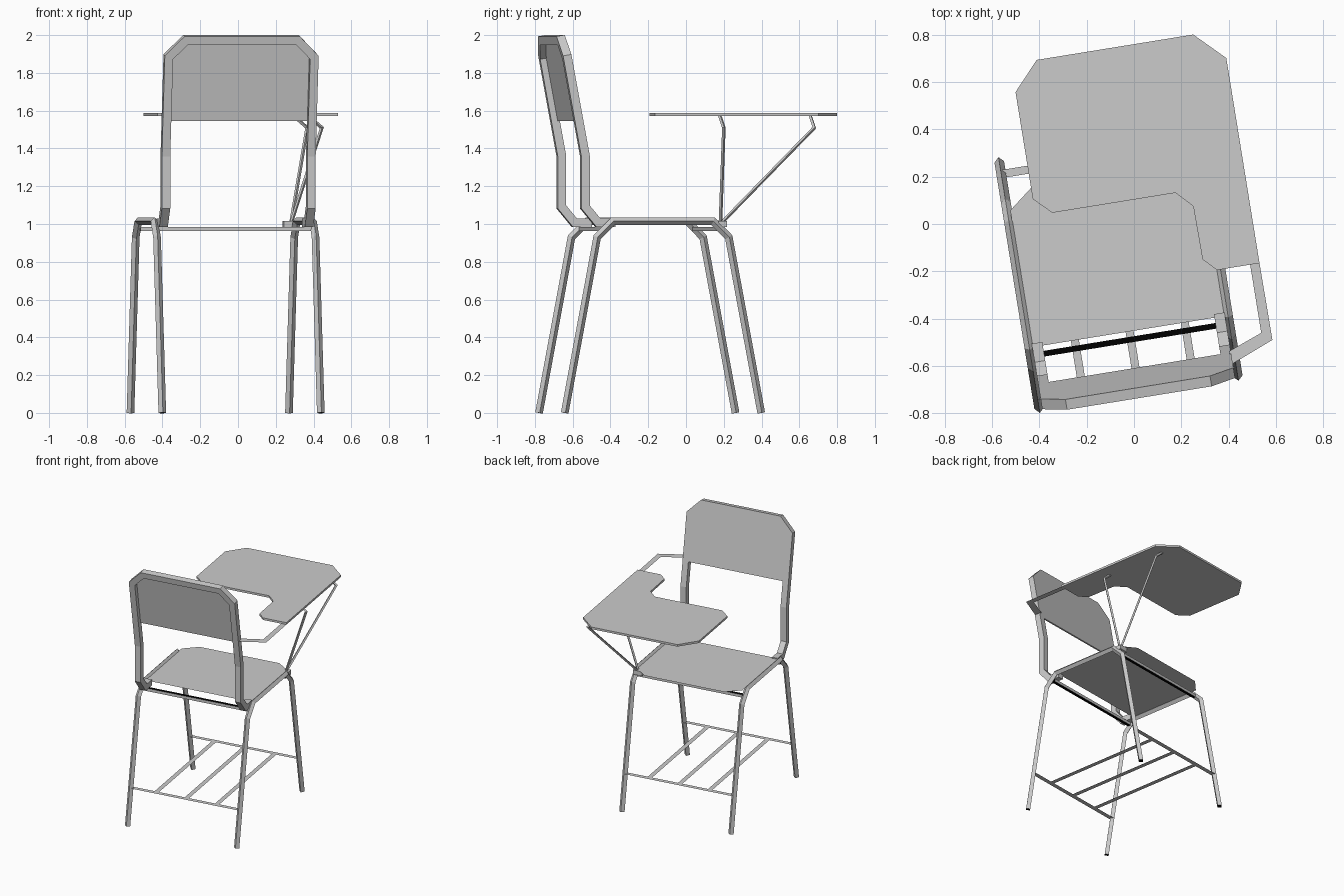
import bpy, bmesh, math
from mathutils import Vector, Matrix

if "Cube" in bpy.data.objects:
    bpy.data.objects.remove(bpy.data.objects["Cube"])

# The chair is laid out along its own centre line, then turned on the floor
PLACE = Matrix.Rotation(math.radians(9.2), 4, "Z") @ Matrix.Translation((-0.095, 0, 0))


def make_material(name, value):
    m = bpy.data.materials.new(name)
    m.use_nodes = True
    colour = (value, value, value, 1)
    m.diffuse_color = colour
    m.node_tree.nodes["Principled BSDF"].inputs["Base Color"].default_value = colour
    return m


GREY = make_material("plain grey", 0.6)
BLACK = make_material("black", 0.0)


def finish(name, bm):
    bmesh.ops.recalc_face_normals(bm, faces=bm.faces)
    bm.transform(PLACE)
    mesh = bpy.data.meshes.new(name)
    bm.to_mesh(mesh)
    bm.free()
    mesh.materials.append(GREY)
    mesh.materials.append(BLACK)
    ob = bpy.data.objects.new(name, mesh)
    bpy.context.collection.objects.link(ob)


def tube(name, path, radius, turn=0.0, cap_material=0):
    """Four-sided tube with mitred joints along a path."""
    pts = [Vector(p) for p in path]
    dirs = [(b - a).normalized() for a, b in zip(pts, pts[1:])]
    side = Vector((1, 0, 0))
    side = (side - dirs[0] * side.dot(dirs[0])).normalized()
    other = dirs[0].cross(side)
    ring = [pts[0] + radius * (side * math.cos(a) + other * math.sin(a))
            for a in (turn + k * math.pi / 2 for k in range(4))]
    bm = bmesh.new()
    rings = [[bm.verts.new(p) for p in ring]]
    for i, d in enumerate(dirs):
        n = d + dirs[i + 1] if i + 1 < len(dirs) else d
        ring = [p + d * ((pts[i + 1] - p).dot(n) / d.dot(n)) for p in ring]
        rings.append([bm.verts.new(p) for p in ring])
    for a, b in zip(rings, rings[1:]):
        for k in range(4):
            j = (k + 1) % 4
            bm.faces.new((a[k], a[j], b[j], b[k]))
    for end in (rings[0], rings[-1]):
        bm.faces.new(end).material_index = cap_material
    finish(name, bm)


def plate(name, outline, offset=None):
    """Flat polygon, given thickness when an offset is passed."""
    bm = bmesh.new()
    face = bm.faces.new([bm.verts.new(p) for p in outline])
    if offset:
        grown = bmesh.ops.extrude_face_region(bm, geom=[face], use_keep_orig=True)
        verts = [g for g in grown["geom"] if isinstance(g, bmesh.types.BMVert)]
        bmesh.ops.translate(bm, verts=verts, vec=offset)
    finish(name, bm)


def block(name, centre, size, black_rule=lambda normal: False):
    bm = bmesh.new()
    bmesh.ops.create_cube(bm, size=1)
    bmesh.ops.scale(bm, vec=size, verts=bm.verts)
    bmesh.ops.translate(bm, vec=centre, verts=bm.verts)
    bm.normal_update()
    for f in bm.faces:
        f.material_index = int(black_rule(f.normal))
    finish(name, bm)


def flat(points, z):
    return [(x, y, z) for x, y in points]


def mirrored(half):
    """Right half of an outline followed by its mirror image."""
    return half + [(-p[0],) + tuple(p[1:]) for p in reversed(half)]


# Side frames: back leg, seat rail and front leg in one bent tube
MID = -0.177
half_leg = [(0.527, 0.0), (0.353, 0.93), (0.268, 1.015)]
for name, x in (("right_leg_frame", -0.425), ("left_leg_frame", 0.425)):
    path = [(x, MID - d, z) for d, z in half_leg]
    path += [(x, MID + d, z) for d, z in reversed(half_leg)]
    tube(name, path, 0.0205, cap_material=1)


# Backrest frame: posts bending out of the seat, sloped back, chamfered top
SLOPE, HALF = 0.184, 0.0225


def lean(z):
    return -0.59 - SLOPE * (z - 1.36)


half_back = [(-0.39, -0.43, 1.006), (-0.39, -0.52, 1.006), (-0.39, -0.59, 1.09),
             (-0.39, -0.59, 1.36), (-0.39, lean(1.885), 1.885), (-0.30, lean(1.975), 1.975)]
tube("backrest_frame", mirrored(half_back), HALF * math.sqrt(2), math.pi / 4)

# Backrest panel, flush with the front of the frame
front = HALF * math.sqrt(1 + SLOPE ** 2)
panel = [(0.372, 1.545), (0.372, 1.88), (0.295, 1.957)]
plate("backrest_panel", mirrored([(x, lean(z) + front, z) for x, z in panel]),
      (0, -0.012, 0))

# Thin seat sheet resting between the rails, front corners chamfered
plate("seat", flat(mirrored([(0.412, -0.445), (0.412, 0.14), (0.31, 0.22)]), 1.02))

# Seat cross bars: grey along front and back, black elsewhere
for name, y in (("rear_seat_bar", -0.48), ("front_seat_bar", 0.128)):
    block(name, (0, y, 0.974), (0.82, 0.024, 0.022), lambda n: abs(n.y) < 0.5)

# Bracket that carries the writing board braces
block("brace_bracket", (0.395, 0.142, 1.0), (0.07, 0.045, 0.034))

# Book rack of flat strips between the legs
RACK, W = 0.275, 0.017


def strip(name, x0, x1, y0, y1):
    plate(name, flat([(x0, y0), (x1, y0), (x1, y1), (x0, y1)], RACK))


back_y, front_y = MID - 0.475, MID + 0.475
strip("rack_back_bar", -0.425, 0.425, back_y - W, back_y + W)
strip("rack_front_bar", -0.425, 0.425, front_y - W, front_y + W)
for name, x in (("right", -0.23), ("middle", 0.004), ("left", 0.24)):
    strip("rack_" + name + "_slat", x - W, x + W, back_y + W, front_y - W)

# Writing board with a cut-out for the sitter
board = [(-0.31, 0.63), (-0.20, 0.75), (0.47, 0.75), (0.592, 0.63),
         (0.592, -0.248), (0.41, -0.248), (0.357, -0.194), (0.354, 0.034),
         (0.289, 0.102), (-0.238, 0.102), (-0.31, 0.172)]
plate("writing_board", flat(board, 1.571), (0, 0, 0.016))

# Flat arm from the writing board back to the post
arm = [(0.592, -0.24), (0.594, -0.577), (0.405, -0.652), (0.405, -0.595),
       (0.552, -0.54), (0.552, -0.24)]
plate("board_arm", flat(arm, 1.572))

# Braces rising from the bracket to the writing board
for name, y in (("rear_brace", 0.127), ("front_brace", 0.612)):
    tube(name, [(0.40, 0.135, 1.0), (0.565, y, 1.51), (0.49, y - 0.01, 1.573)], 0.0095)
